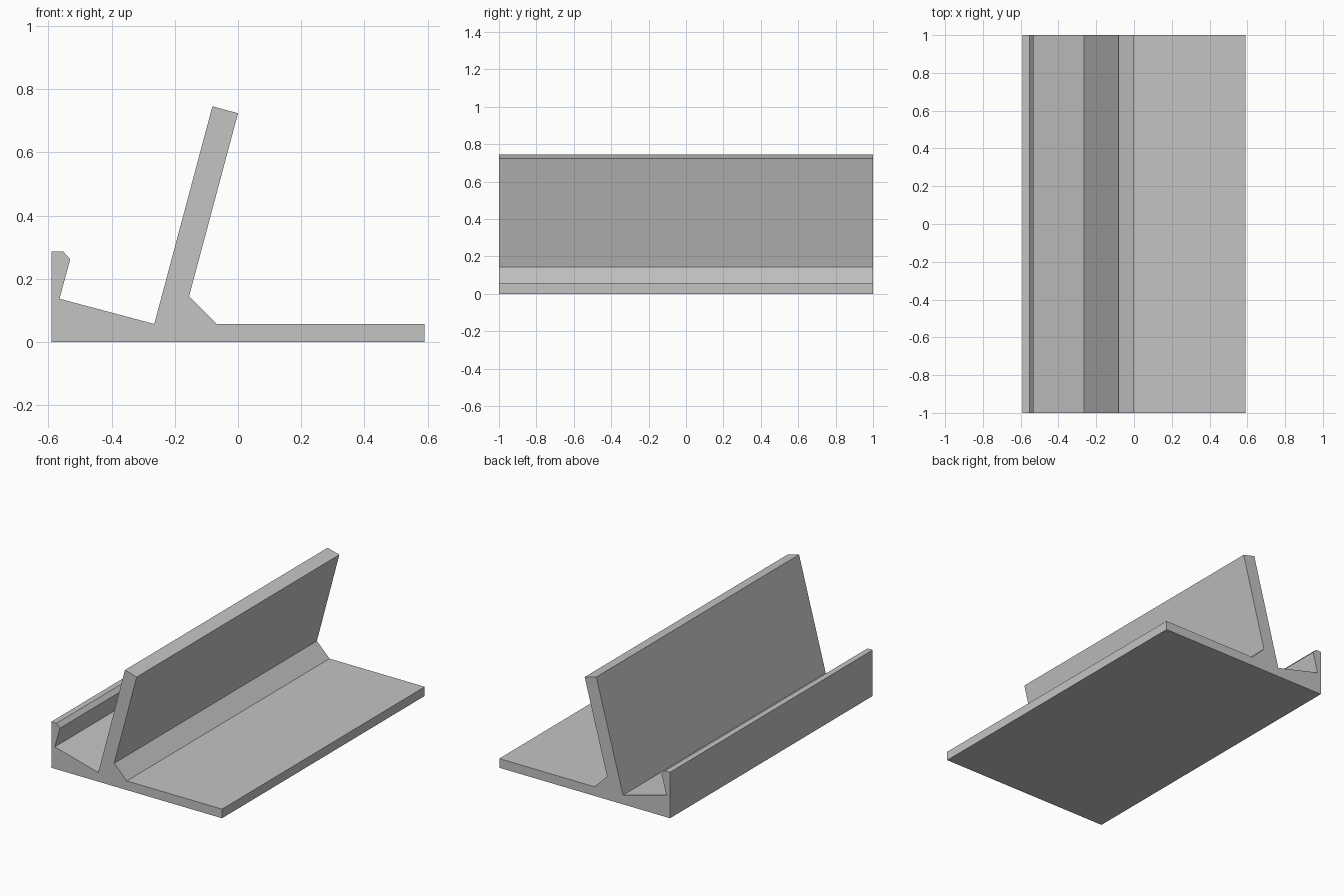
import bpy
import bmesh

cube = bpy.data.objects.get("Cube")
if cube:
    bpy.data.objects.remove(cube, do_unlink=True)

LENGTH = 2.0

# Plain grey material
GREY = (0.55, 0.55, 0.55, 1.0)
grey = bpy.data.materials.new("plain grey")
grey.use_nodes = True
grey.diffuse_color = GREY
grey.node_tree.nodes["Principled BSDF"].inputs["Base Color"].default_value = GREY

# Stand cross-section (x, z), counter-clockwise from the front
profile = [
    (-0.59, 0.0), (0.59, 0.0), (0.59, 0.057),        # base plate
    (-0.068, 0.057), (-0.155, 0.144),                # chamfered root
    (0.0, 0.724), (-0.081, 0.746),                   # leaning back rest
    (-0.265, 0.057), (-0.565, 0.137),                # sloping ledge
    (-0.531, 0.262), (-0.554, 0.287), (-0.59, 0.287) # retaining lip
]

# Extrude the section along the full length
bm = bmesh.new()
section = bm.faces.new([bm.verts.new((x, -LENGTH / 2, z)) for x, z in profile])
extruded = bmesh.ops.extrude_face_region(bm, geom=[section], use_keep_orig=True)
moved = [g for g in extruded["geom"] if isinstance(g, bmesh.types.BMVert)]
bmesh.ops.translate(bm, verts=moved, vec=(0, LENGTH, 0))
bmesh.ops.recalc_face_normals(bm, faces=bm.faces)

mesh = bpy.data.meshes.new("stand")
bm.to_mesh(mesh)
bm.free()
mesh.materials.append(grey)
stand = bpy.data.objects.new("stand", mesh)
bpy.context.collection.objects.link(stand)
